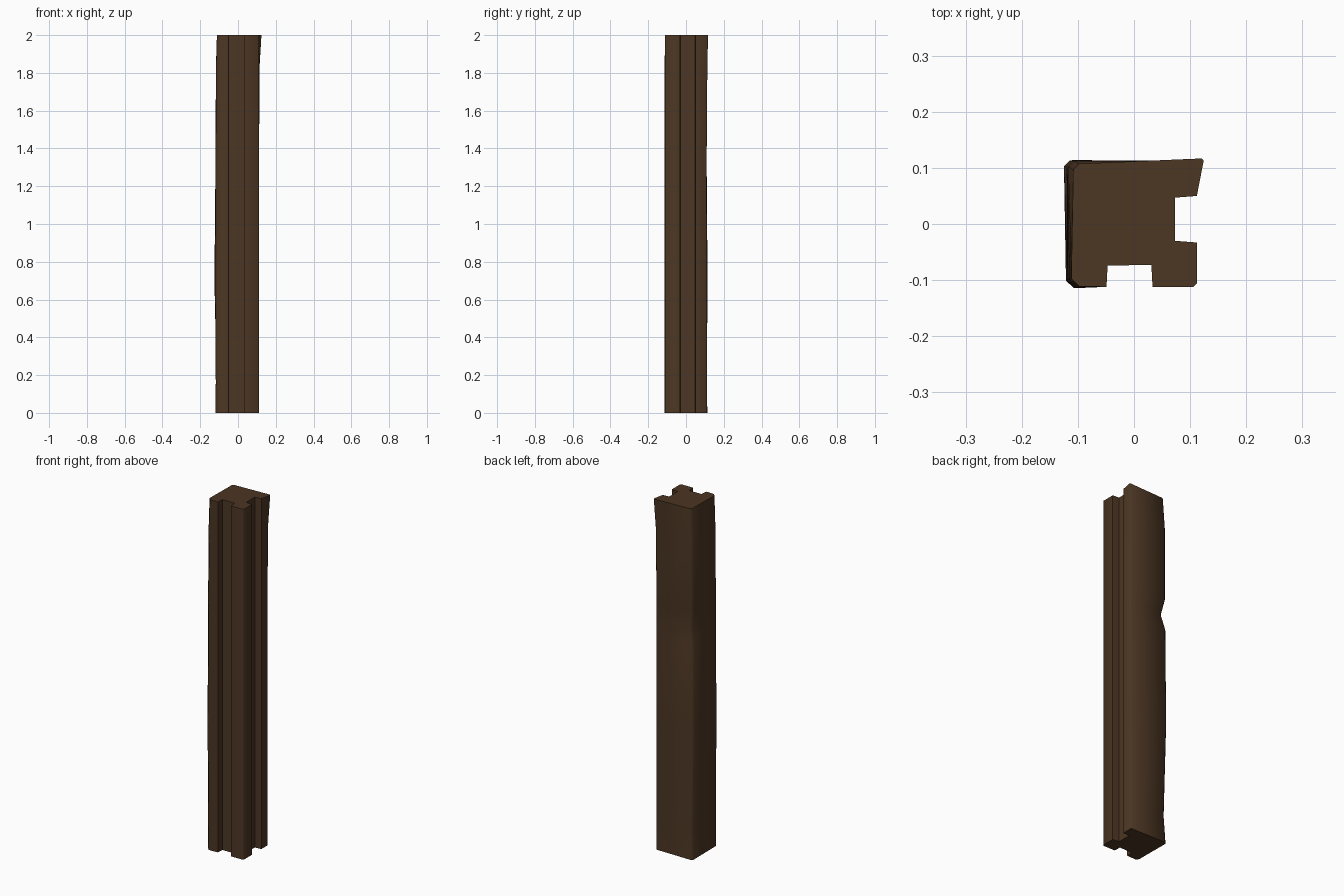
import bpy, bmesh
from mathutils import Vector

cube = bpy.data.objects.get("Cube")
if cube:
    bpy.data.objects.remove(cube, do_unlink=True)

# Dark wood
wood = bpy.data.materials.new("dark_brown_wood")
wood.use_nodes = True
colour = (0.072, 0.037, 0.017, 1)
wood.diffuse_color = colour
bsdf = wood.node_tree.nodes["Principled BSDF"]
bsdf.inputs["Base Color"].default_value = colour
bsdf.inputs["Roughness"].default_value = 0.9

# Hewn corners at each height: z, back left, front left, back right
LEVELS = [
    (0.00, (-.120, .114), (-.118, -.115), (.112, .112)),
    (0.16, (-.113, .107), (-.118, -.115), (.112, .112)),
    (0.70, (-.125, .113), (-.121, -.115), (.112, .111)),
    (1.24, (-.120, .112), (-.119, -.115), (.112, .109)),
    (1.33, (-.102, .096), (-.119, -.115), (.112, .109)),
    (1.42, (-.119, .110), (-.118, -.115), (.112, .110)),
    (1.83, (-.117, .112), (-.116, -.113), (.114, .113)),
    (2.00, (-.108, .107), (-.112, -.111), (.125, .117)),
]


def chamfer(corner, before, after, size):
    """Cut one corner of the section into two points."""
    c = Vector(corner)
    return [c + (Vector(p) - c).normalized() * size for p in (before, after)]


def section(back_left, front_left, back_right):
    """Grooved outline, anticlockwise from the front left corner."""
    front_right = (.112, -.112)
    front_groove = [(-.049, -.112), (-.047, -.074), (.031, -.073), (.033, -.112)]
    side_groove = [(.112, -.033), (.073, -.030), (.073, .047), (.112, .050)]
    pts = chamfer(front_left, back_left, front_groove[0], .014)
    pts += front_groove
    pts += chamfer(front_right, front_groove[-1], side_groove[0], .006)
    pts += side_groove
    pts += chamfer(back_right, side_groove[-1], back_left, .004)
    pts += chamfer(back_left, back_right, front_left, .010)
    return pts


# Post: stacked sections skinned together
bm = bmesh.new()
rings = [[bm.verts.new((p[0], p[1], z)) for p in section(*corners)]
         for z, *corners in LEVELS]
count = len(rings[0])
for low, high in zip(rings, rings[1:]):
    for i in range(count):
        j = (i + 1) % count
        bm.faces.new((low[i], low[j], high[j], high[i])).smooth = True
caps = [bm.faces.new(rings[0][::-1]), bm.faces.new(rings[-1])]
for cap in caps:
    for edge in cap.edges:
        edge.smooth = False
bmesh.ops.recalc_face_normals(bm, faces=bm.faces[:])

mesh = bpy.data.meshes.new("wooden_post")
bm.to_mesh(mesh)
bm.free()
mesh.materials.append(wood)
post = bpy.data.objects.new("wooden_post", mesh)
bpy.context.collection.objects.link(post)

# Soft long corners, crisp groove lips
bpy.context.view_layer.objects.active = post
post.select_set(True)
bpy.ops.object.shade_smooth_by_angle(angle=1.2)
